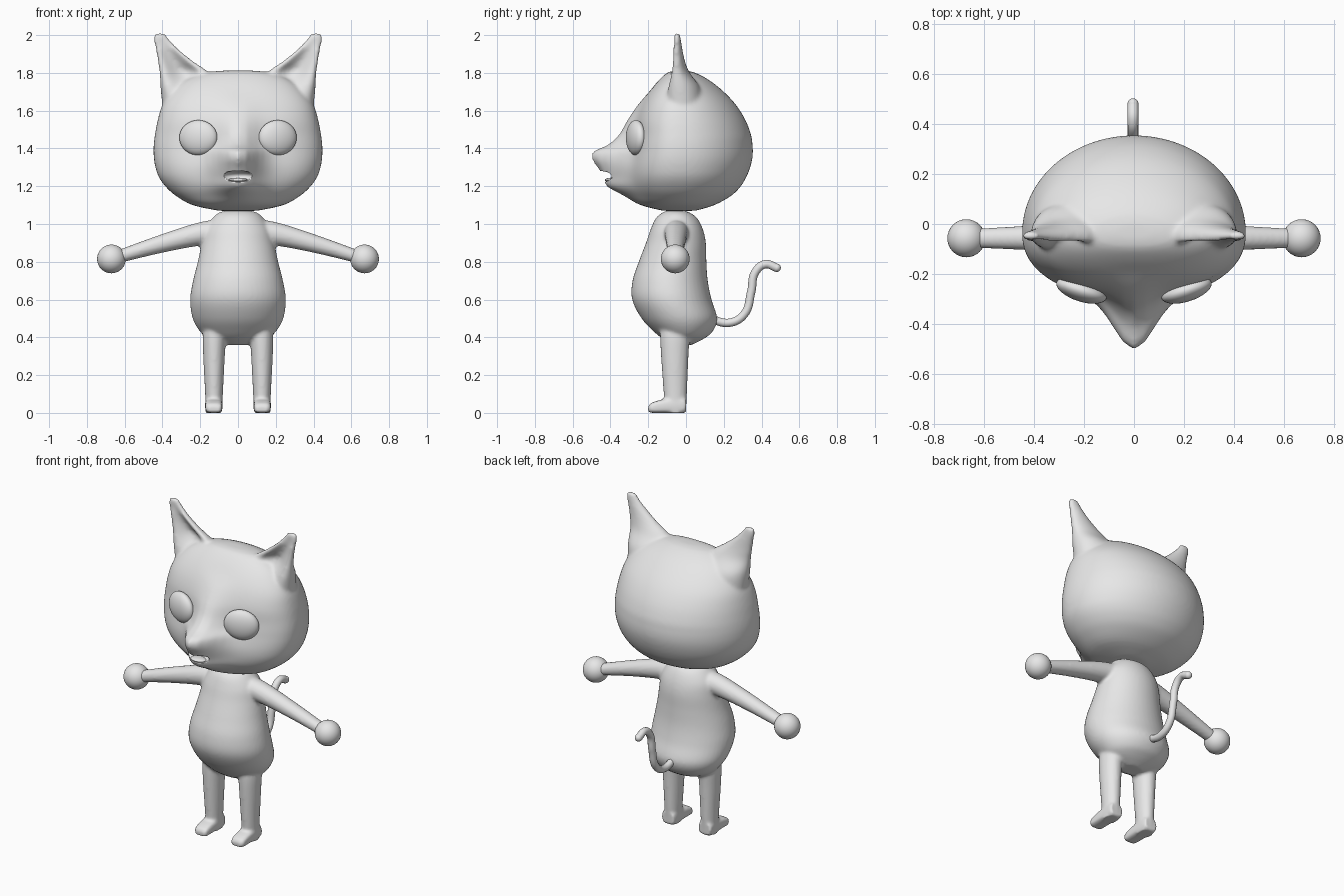
import bpy, bmesh, math
from mathutils import Matrix, Vector

cube = bpy.data.objects.get("Cube")
if cube:
    bpy.data.objects.remove(cube, do_unlink=True)

grey = bpy.data.materials.new("plain grey")
grey.use_nodes = True
grey.diffuse_color = (0.8, 0.8, 0.8, 1)
for node in grey.node_tree.nodes:
    if node.type == 'BSDF_PRINCIPLED':
        node.inputs["Base Color"].default_value = (0.8, 0.8, 0.8, 1)


def resample(rows, k=5):
    """Smooth interpolation between section rows."""
    out = []
    for i in range(len(rows) - 1):
        a, b, c, d = (rows[min(max(j, 0), len(rows) - 1)] for j in range(i - 1, i + 3))
        for t in (j / k for j in range(k)):
            out.append([q + t * (r - p) / 2 + t * t * (2 * p - 5 * q + 4 * r - s) / 2
                        + t ** 3 * (3 * q - p - 3 * r + s) / 2
                        for p, q, r, s in zip(a, b, c, d)])
    return out + [list(rows[-1])]


def oval(row, t, p=1.0):
    """Point on a section: row = along, centre, half width, low, high."""
    c, s = math.cos(t), math.sin(t)
    u = row[1] + row[2] * math.copysign(abs(c) ** p, c)
    v = (row[3] + row[4]) / 2 + (row[4] - row[3]) / 2 * math.copysign(abs(s) ** p, s)
    return u, v


def loft(bm, rows, section=oval, place=lambda u, v, a: (u, v, a), n=48):
    """Closed tube through the sections."""
    rings = []
    for row in resample(rows):
        rings.append([bm.verts.new(place(*section(row, math.tau * i / n), row[0]))
                      for i in range(n)])
    for lo, hi in zip(rings, rings[1:]):
        for i in range(n):
            j = (i + 1) % n
            bm.faces.new((lo[i], lo[j], hi[j], hi[i]))
    bm.faces.new(rings[0][::-1])
    bm.faces.new(rings[-1])


def finish(bm, name, voxel=0, smooth=5):
    """Turn the mesh into a smooth object, optionally fused into one skin."""
    bmesh.ops.recalc_face_normals(bm, faces=bm.faces)
    for f in bm.faces:
        f.smooth = True
    mesh = bpy.data.meshes.new(name)
    bm.to_mesh(mesh)
    bm.free()
    mesh.materials.append(grey)
    ob = bpy.data.objects.new(name, mesh)
    bpy.context.collection.objects.link(ob)
    if voxel:
        fuse = ob.modifiers.new("fuse", 'REMESH')
        fuse.mode, fuse.voxel_size, fuse.use_smooth_shade = 'VOXEL', voxel, True
        soften = ob.modifiers.new("soften", 'SMOOTH')
        soften.factor, soften.iterations = 0.5, smooth
    return ob


def ball(name, centre, radii, turn=0):
    bm = bmesh.new()
    bmesh.ops.create_uvsphere(bm, u_segments=32, v_segments=20, radius=1)
    bm.transform(Matrix.Translation(Vector(centre)) @ Matrix.Rotation(turn, 4, 'Z')
                 @ Matrix.Diagonal((*radii, 1)))
    return finish(bm, name)


# Head: height, half width, front, back, muzzle length, muzzle width
head_rows = [
    (1.07, .10, -.12, .05, 0, .12), (1.10, .24, -.22, .15, .02, .12),
    (1.15, .33, -.26, .24, .07, .12), (1.20, .385, -.285, .29, .135, .12),
    (1.25, .42, -.295, .32, .145, .12), (1.30, .437, -.295, .34, .175, .12),
    (1.345, .445, -.288, .351, .212, .115), (1.385, .447, -.28, .354, .21, .11),
    (1.42, .446, -.275, .352, .14, .10), (1.47, .44, -.268, .345, .09, .10),
    (1.55, .425, -.262, .315, .048, .10), (1.63, .40, -.235, .265, .02, .10),
    (1.70, .35, -.195, .20, 0, .10), (1.76, .28, -.145, .125, 0, .10),
    (1.80, .18, -.10, .05, 0, .10), (1.812, .08, -.06, .0, 0, .10)]


def head_section(row, t):
    z, w, front, back, muzzle, spread = row
    c, s, mid = math.cos(t), math.sin(t), -.035
    if s >= 0:
        return w * c, mid + (back - mid) * s
    x = w * math.copysign(abs(c) ** .85, c)
    y = mid - (mid - front) * abs(s) ** .85
    return x, y - muzzle * math.exp(-(x / spread) ** 2)


# Ears: height, centre, half width, front, back, hollow depth
ear_rows = [
    (1.62, .275, .125, -.13, .09, 0), (1.72, .27, .14, -.14, .075, .06),
    (1.80, .285, .13, -.115, .02, .085), (1.86, .33, .094, -.095, -.005, .055),
    (1.92, .372, .062, -.085, -.018, .03), (1.97, .402, .043, -.072, -.026, .012),
    (2.0, .412, .032, -.063, -.032, 0), (2.012, .415, .016, -.055, -.04, 0)]


def ear_section(row, t):
    x, y = oval(row, t)
    return x, y + (row[5] * math.sin(t) ** 4 if math.sin(t) < 0 else 0)


bm = bmesh.new()
loft(bm, head_rows, head_section, n=96)
for side in (-1, 1):
    loft(bm, ear_rows, ear_section, lambda u, v, a: (side * u, v, a))
head = finish(bm, "head", .011, 6)

# Mouth opening and tongue
cutter = ball("mouth_cutter", (0, -.425, 1.253), (.085, .065, .03))
cutter.hide_render = True
cutter.hide_viewport = True
cutter.display_type = 'WIRE'
cut = head.modifiers.new("mouth", 'BOOLEAN')
cut.operation, cut.object = 'DIFFERENCE', cutter
ball("tongue", (0, -.395, 1.233), (.05, .035, .012))

# Torso with arms, legs and feet as one skin
torso_rows = [
    (.36, 0, .07, -.07, .03), (.39, 0, .15, -.12, .09), (.43, 0, .20, -.17, .14),
    (.50, 0, .24, -.235, .165), (.60, 0, .253, -.285, .135), (.70, 0, .238, -.283, .115),
    (.80, 0, .213, -.25, .108), (.90, 0, .192, -.212, .105), (.97, 0, .175, -.188, .09),
    (1.03, 0, .135, -.16, .06), (1.06, 0, .10, -.125, .02), (1.073, 0, .05, -.09, -.02)]
arm_rows = [
    (.05, -.05, .075, .89, 1.03), (.20, -.052, .062, .885, 1.01),
    (.40, -.055, .050, .848, .947), (.60, -.057, .040, .80, .875),
    (.66, -.058, .036, .783, .853)]
leg_rows = [
    (0, .128, .044, -.11, .0), (.10, .127, .047, -.118, .005),
    (.30, .127, .057, -.132, .013), (.42, .125, .061, -.137, .02), (.5, .12, .05, -.13, .01)]
foot_rows = [
    (-.20, .128, .032, .0, .035), (-.185, .128, .043, 0, .052),
    (-.12, .128, .046, 0, .072), (-.03, .128, .046, 0, .08), (0, .128, .042, 0, .08)]

bm = bmesh.new()
loft(bm, torso_rows)
for side in (-1, 1):
    loft(bm, arm_rows, place=lambda u, v, a: (side * a, u, v))
    loft(bm, leg_rows, place=lambda u, v, a: (side * u, v, a))
    loft(bm, foot_rows, lambda row, t: oval(row, t, .55), lambda u, v, a: (side * u, a, v))
finish(bm, "body", .01, 4)

# Eyes and hands
for side, label in ((1, "left"), (-1, "right")):
    ball(label + "_eye", (side * .21, -.265, 1.457), (.105, .045, .093), side * math.radians(18))
    ball(label + "_hand", (side * .67, -.057, .815), (.076, .076, .076))

# Tail
curve = bpy.data.curves.new("tail", 'CURVE')
curve.dimensions = '3D'
curve.bevel_depth, curve.bevel_resolution, curve.use_fill_caps = .022, 4, True
path = [(.12, .50), (.235, .478), (.31, .525), (.345, .64), (.367, .745), (.42, .787), (.48, .768)]
spline = curve.splines.new('BEZIER')
spline.bezier_points.add(len(path) - 1)
for point, (y, z) in zip(spline.bezier_points, path):
    point.co = (-.004, y, z)
    point.handle_left_type = point.handle_right_type = 'AUTO'
curve.materials.append(grey)
bpy.context.collection.objects.link(bpy.data.objects.new("tail", curve))
ball("tail_tip", (-.004, .48, .768), (.022, .022, .022))
